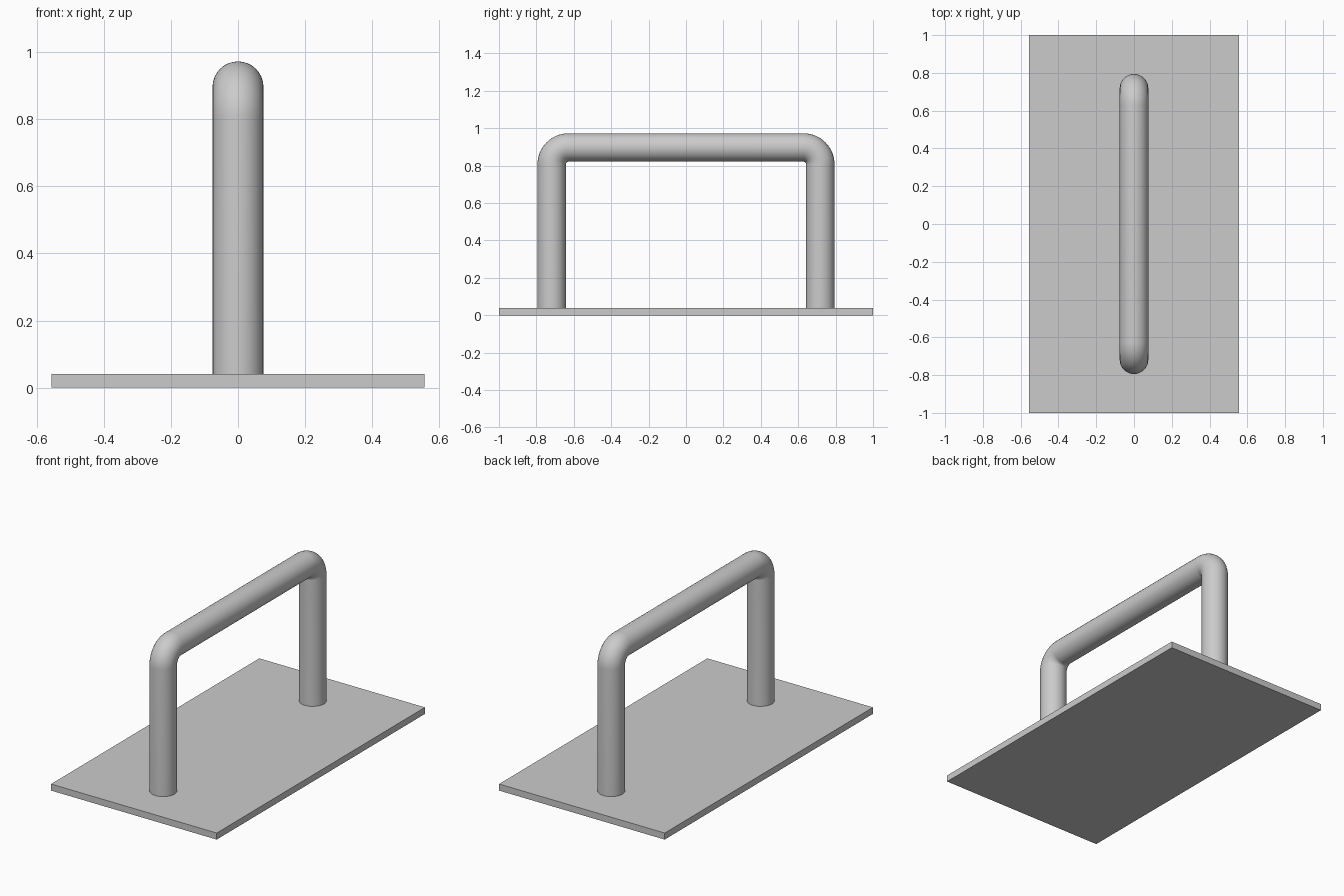
import bpy
import math

default = bpy.data.objects.get("Cube")
if default:
    bpy.data.objects.remove(default, do_unlink=True)

PLATE_TOP = 0.04
TUBE_R = 0.076
LEG_Y = 0.718
BAR_Z = 0.897
BEND_R = 0.09

# Single grey material
grey = bpy.data.materials.new("plain grey")
grey.use_nodes = True
colour = (0.6, 0.6, 0.6, 1)
grey.diffuse_color = colour
grey.node_tree.nodes["Principled BSDF"].inputs["Base Color"].default_value = colour

# Flat base plate
bpy.ops.mesh.primitive_cube_add(size=1, location=(0, 0, PLATE_TOP / 2))
plate = bpy.context.object
plate.name = "base_plate"
plate.scale = (1.114, 2, PLATE_TOP)
bpy.ops.object.transform_apply(location=False, rotation=False, scale=True)
plate.data.materials.append(grey)

# Handle centre line: leg, rounded bend, then the same mirrored
steps = 16
half = [(0, -LEG_Y, PLATE_TOP / 2)]
for i in range(steps + 1):
    a = math.pi / 2 * i / steps
    half.append((0, -LEG_Y + BEND_R * (1 - math.cos(a)),
                 BAR_Z - BEND_R + BEND_R * math.sin(a)))
path = half + [(x, -y, z) for x, y, z in reversed(half)]

# Round tube swept along the centre line
curve = bpy.data.curves.new("handle", "CURVE")
curve.dimensions = "3D"
curve.bevel_depth = TUBE_R
curve.bevel_resolution = 14
curve.use_fill_caps = True
spline = curve.splines.new("POLY")
spline.points.add(len(path) - 1)
for point, co in zip(spline.points, path):
    point.co = (*co, 1)
curve.materials.append(grey)
handle = bpy.data.objects.new("handle", curve)
bpy.context.collection.objects.link(handle)

bpy.ops.object.select_all(action="DESELECT")
handle.select_set(True)
bpy.context.view_layer.objects.active = handle
bpy.ops.object.convert(target="MESH")
bpy.ops.object.shade_smooth_by_angle(angle=math.radians(40))
